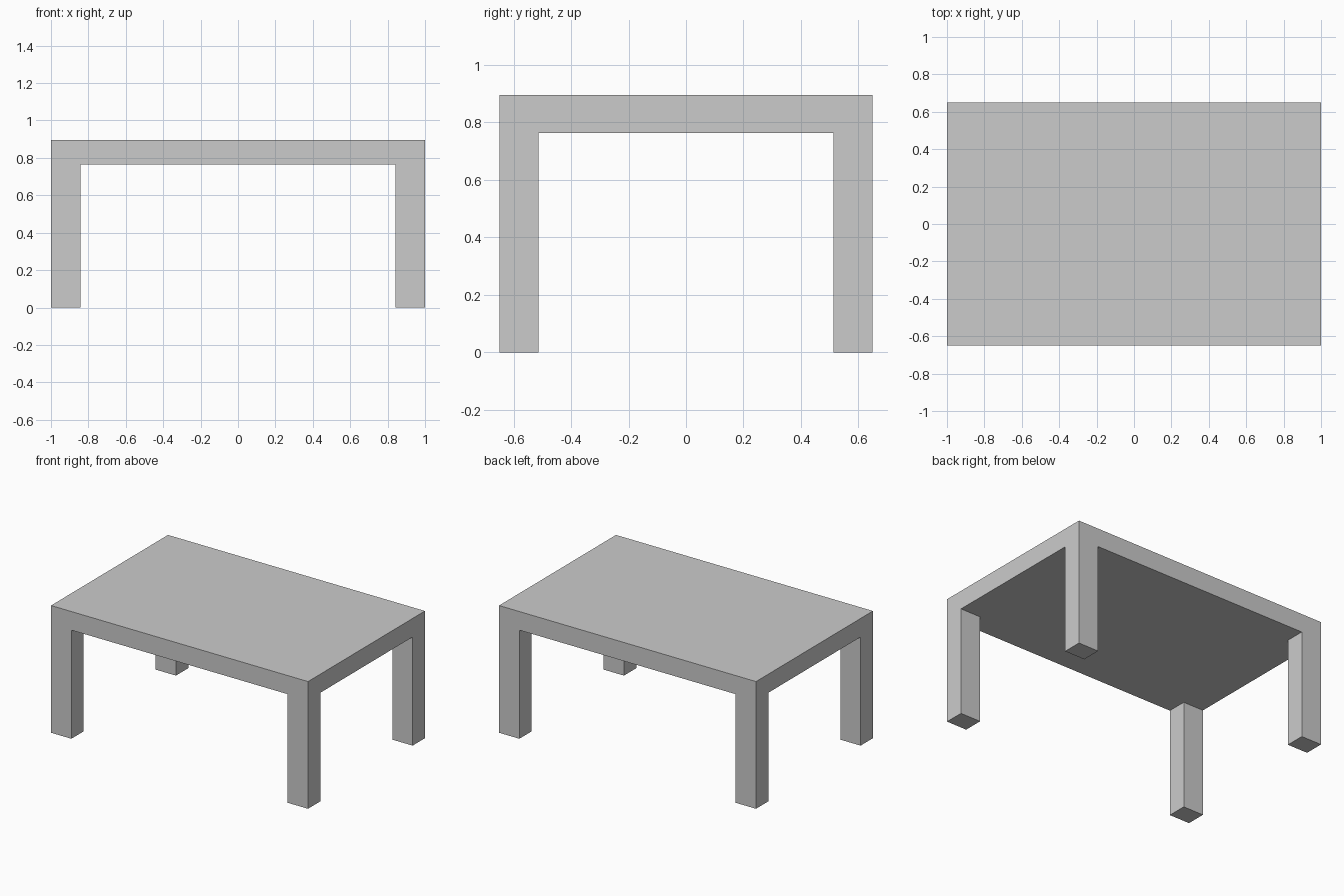
import bpy
import bmesh
from mathutils import Matrix, Vector

if "Cube" in bpy.data.objects:
    bpy.data.objects.remove(bpy.data.objects["Cube"])

HX, HY = 1.0, 0.65            # half size of the top
LX, LY = 0.842, 0.513         # inner faces of the legs
UNDER, TOP = 0.764, 0.895     # underside and top heights

bm = bmesh.new()

# Tabletop slab
bmesh.ops.create_cube(
    bm, size=1,
    matrix=Matrix.Translation((0, 0, (UNDER + TOP) / 2))
    @ Matrix.Diagonal((2 * HX, 2 * HY, TOP - UNDER, 1)))

# Cut lines along the inner leg faces
for axis, d in (((1, 0, 0), LX), ((0, 1, 0), LY)):
    for s in (-1, 1):
        bmesh.ops.bisect_plane(
            bm, geom=bm.verts[:] + bm.edges[:] + bm.faces[:],
            plane_co=Vector(axis) * d * s, plane_no=axis)

# Legs pulled down from the underside corners
bm.normal_update()
corners = []
for f in bm.faces:
    c = f.calc_center_median()
    if f.normal.z < -0.9 and abs(c.x) > LX and abs(c.y) > LY:
        corners.append(f)
feet = bmesh.ops.extrude_discrete_faces(bm, faces=corners)["faces"]
for f in feet:
    for v in f.verts:
        v.co.z = 0

# Merge flat regions into clean faces
bmesh.ops.dissolve_limit(bm, angle_limit=0.01, verts=bm.verts[:], edges=bm.edges[:])
bmesh.ops.recalc_face_normals(bm, faces=bm.faces[:])

mesh = bpy.data.meshes.new("table")
bm.to_mesh(mesh)
bm.free()
bpy.context.collection.objects.link(bpy.data.objects.new("table", mesh))
